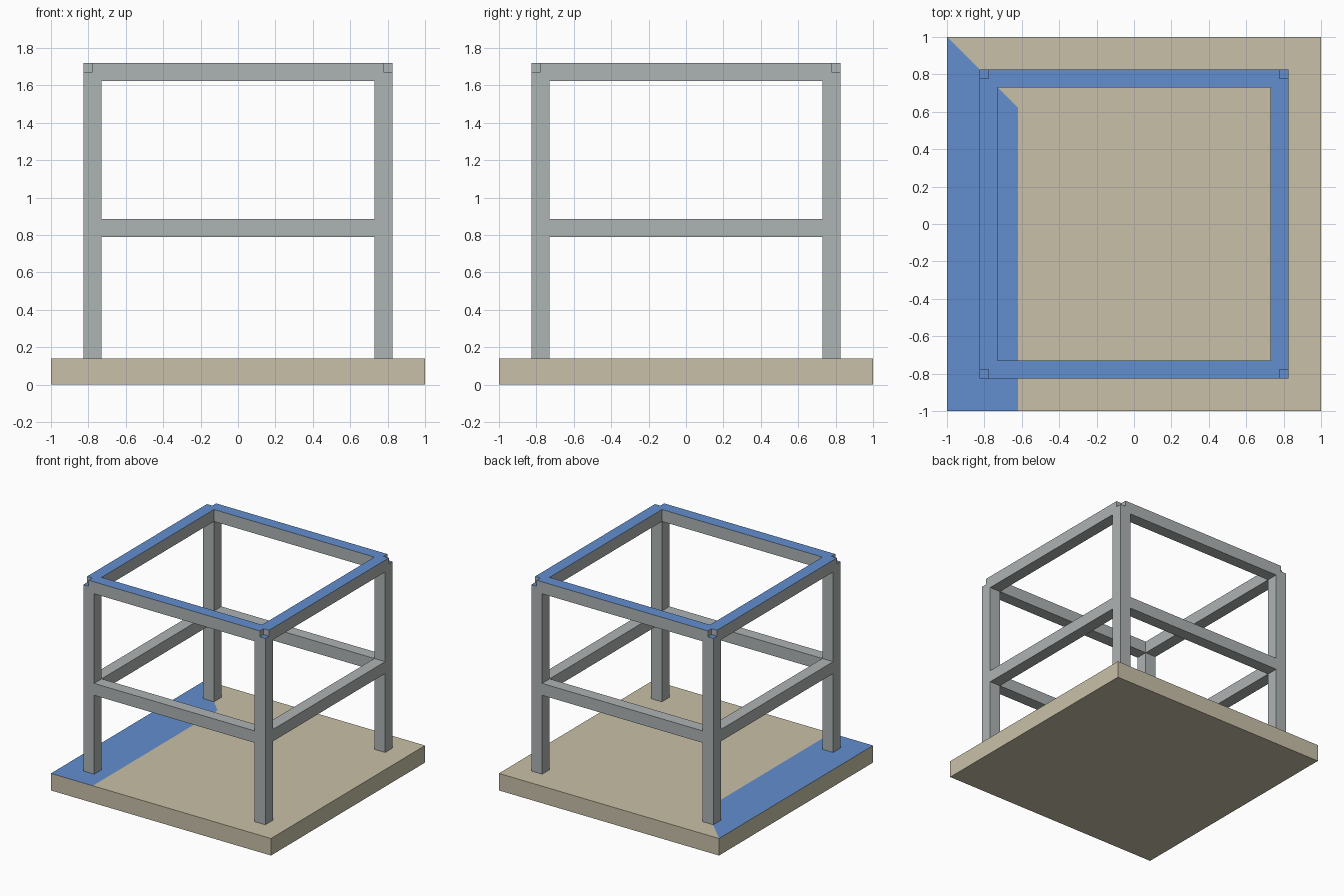
import bpy
import bmesh
from mathutils import Matrix, Vector

OUTER, INNER = 0.827, 0.729           # outside and inside faces of the frame
MID, WIDTH = (OUTER + INNER) / 2, OUTER - INNER
BASE_TOP, FRAME_TOP, NOTCH = 0.14, 1.72, 0.049

cube = bpy.data.objects.get("Cube")
if cube:
    bpy.data.objects.remove(cube, do_unlink=True)


def material(name, rgb):
    mat = bpy.data.materials.new(name)
    mat.use_nodes = True
    color = (*rgb, 1.0)
    mat.diffuse_color = color
    mat.node_tree.nodes["Principled BSDF"].inputs["Base Color"].default_value = color
    return mat


tan = material("tan", (0.578, 0.527, 0.392))
grey = material("grey", (0.423, 0.451, 0.451))
blue = material("blue", (0.122, 0.271, 0.624))


def finish(bm, name, main, is_blue):
    """Turn a bmesh into an object, painting blue the faces chosen by a rule."""
    bmesh.ops.recalc_face_normals(bm, faces=bm.faces)
    bm.normal_update()
    for f in bm.faces:
        f.material_index = int(f.normal.z > 0.9 and is_blue(f.calc_center_median()))
    mesh = bpy.data.meshes.new(name)
    bm.to_mesh(mesh)
    bm.free()
    mesh.materials.append(main)
    mesh.materials.append(blue)
    bpy.context.collection.objects.link(bpy.data.objects.new(name, mesh))


def box(center, size):
    bm = bmesh.new()
    bmesh.ops.create_cube(bm, size=1, matrix=Matrix.LocRotScale(Vector(center), None, Vector(size)))
    return bm


def extrude_up(bm, faces, height):
    out = bmesh.ops.extrude_face_region(bm, geom=faces)["geom"]
    verts = [g for g in out if isinstance(g, bmesh.types.BMVert)]
    bmesh.ops.translate(bm, vec=(0, 0, height), verts=verts)
    return [g for g in out if isinstance(g, bmesh.types.BMFace)]


def near_top(c):
    return c.z > FRAME_TOP - 2 * NOTCH


# Base slab, cut along the edges of the blue strip
base = box((0, 0, BASE_TOP / 2), (2, 2, BASE_TOP))
for point, normal in (((-0.62, 0, 0), (1, 0, 0)), ((0, 0, 0), (1, 1, 0))):
    bmesh.ops.bisect_plane(base, geom=base.verts[:] + base.edges[:] + base.faces[:],
                           plane_co=point, plane_no=normal)
finish(base, "base", tan, lambda c: c.x < -0.62 and c.x + c.y < 0)

# Corner posts, each with a small square notch in its outer top corner
for sx, x_name in ((-1, "right"), (1, "left")):
    for sy, y_name in ((-1, "front"), (1, "back")):
        post = bmesh.new()
        bmesh.ops.create_grid(post, x_segments=2, y_segments=2, size=WIDTH / 2,
                              matrix=Matrix.Translation((sx * MID, sy * MID, BASE_TOP)))
        top = extrude_up(post, post.faces[:], FRAME_TOP - NOTCH - BASE_TOP)
        inner = [f for f in top if not (sx * f.calc_center_median().x > MID
                                        and sy * f.calc_center_median().y > MID)]
        extrude_up(post, inner, NOTCH)
        finish(post, f"{y_name}_{x_name}_post", grey, near_top)

# Middle and top rails between the posts
for level, z in (("middle", 0.837), ("top", FRAME_TOP - WIDTH / 2)):
    for s, x_name, y_name in ((-1, "right", "front"), (1, "left", "back")):
        finish(box((0, s * MID, z), (2 * INNER, WIDTH, WIDTH)),
               f"{level}_{y_name}_rail", grey, near_top)
        finish(box((s * MID, 0, z), (WIDTH, 2 * INNER, WIDTH)),
               f"{level}_{x_name}_rail", grey, near_top)
